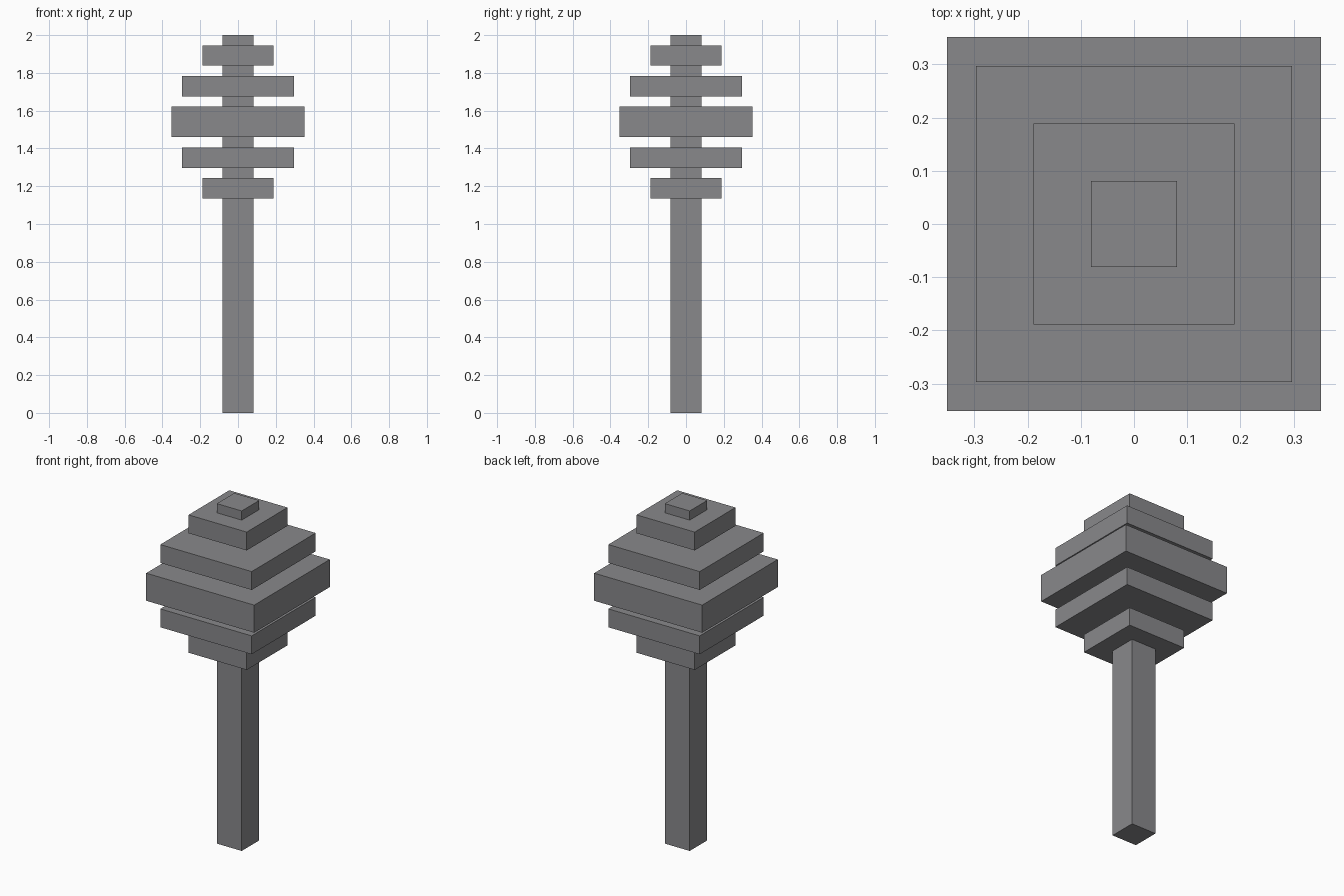
import bpy

cube = bpy.data.objects.get("Cube")
if cube:
    bpy.data.objects.remove(cube, do_unlink=True)

U = 2 / 37  # grid unit: the whole model is 37 units tall

grey = bpy.data.materials.new("stone grey")
grey.use_nodes = True
colour = (0.25, 0.25, 0.26, 1)
grey.diffuse_color = colour
grey.node_tree.nodes["Principled BSDF"].inputs["Base Color"].default_value = colour


def block(name, width, bottom, top):
    """Square block centred on the z axis, measured in grid units."""
    bpy.ops.mesh.primitive_cube_add(size=1, location=(0, 0, (bottom + top) / 2 * U))
    ob = bpy.context.object
    ob.name = name
    ob.scale = (width * U, width * U, (top - bottom) * U)
    bpy.ops.object.transform_apply(location=False, rotation=False, scale=True)
    ob.data.materials.append(grey)


# Handle running through the whole head
block("shaft", 3, 0, 37)

# Stacked plates of the head, widest in the middle
block("bottom_plate", 7, 21, 23)
block("lower_plate", 11, 24, 26)
block("middle_plate", 13, 27, 30)
block("upper_plate", 11, 31, 33)
block("top_plate", 7, 34, 36)
